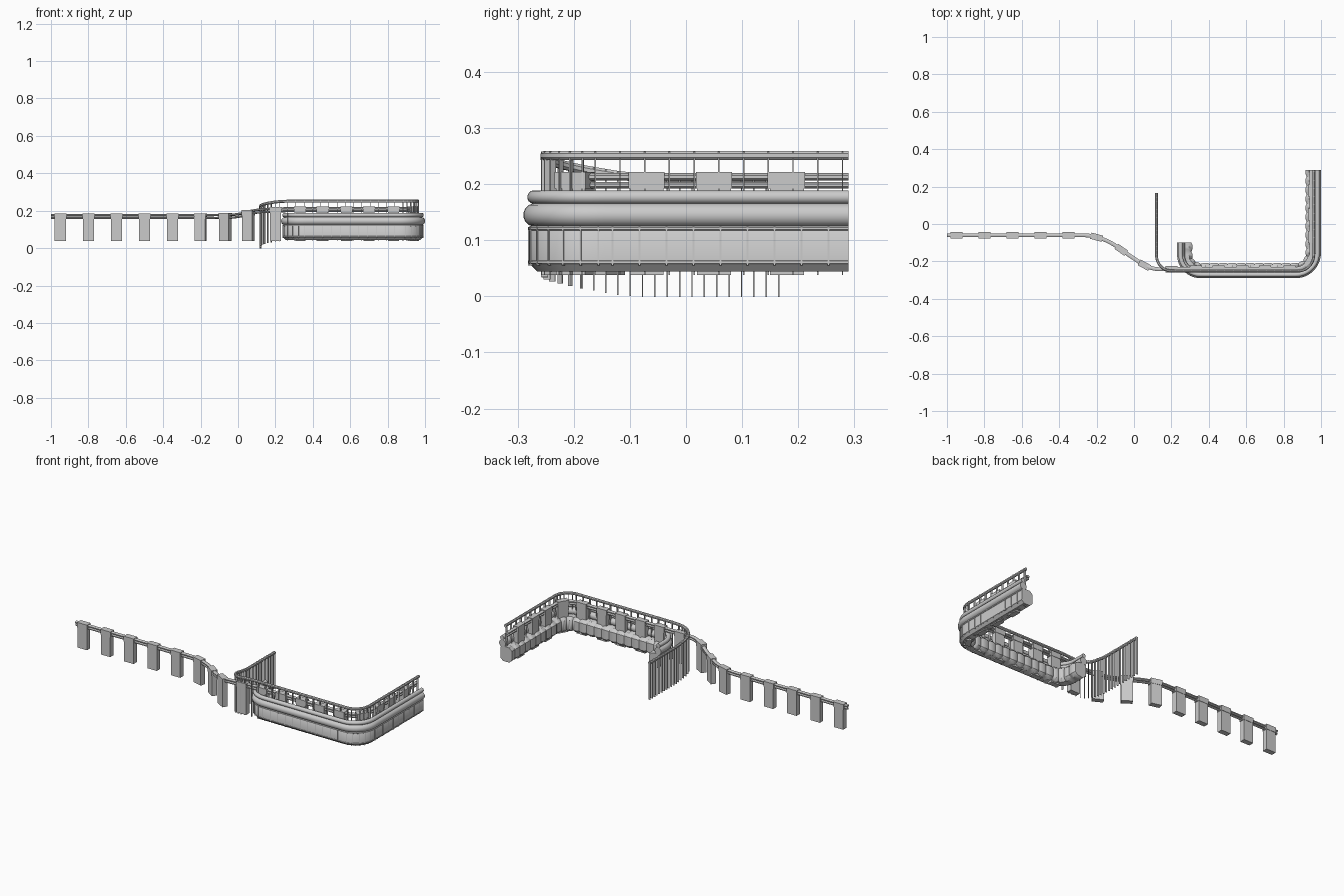
import bpy, math
from mathutils import Vector

if "Cube" in bpy.data.objects:
    bpy.data.objects.remove(bpy.data.objects["Cube"])


def path(ctrl, radii, step=0.012):
    """Polyline with rounded corners, evenly resampled."""
    c = [Vector(p) for p in ctrl]
    raw = [c[0]]
    for i in range(1, len(c) - 1):
        r = radii[i - 1]
        a = c[i] + (c[i - 1] - c[i]).normalized() * r
        b = c[i] + (c[i + 1] - c[i]).normalized() * r
        h1, h2 = a.lerp(c[i], 0.55), b.lerp(c[i], 0.55)
        for k in range(13):
            t = k / 12
            s = 1 - t
            raw.append(a * s**3 + h1 * 3 * s * s * t + h2 * 3 * s * t * t + b * t**3)
    raw.append(c[-1])
    cum = [0]
    for p, q in zip(raw, raw[1:]):
        cum.append(cum[-1] + (q - p).length)
    n = max(2, round(cum[-1] / step))
    out, j = [], 0
    for i in range(n + 1):
        d = cum[-1] * i / n
        while j < len(raw) - 2 and cum[j + 1] < d:
            j += 1
        out.append(raw[j].lerp(raw[j + 1], (d - cum[j]) / max(cum[j + 1] - cum[j], 1e-9)))
    return out


def frames(pts):
    """Point, flat forward and outward direction along a path."""
    res = []
    for i, p in enumerate(pts):
        t = pts[min(i + 1, len(pts) - 1)] - pts[max(i - 1, 0)]
        t.z = 0
        t.normalize()
        res.append((p, t, Vector((t.y, -t.x, 0))))
    return res


def make(name, verts, faces, smooth=False):
    me = bpy.data.meshes.new(name)
    me.from_pydata([tuple(v) for v in verts], [], faces)
    me.update()
    ob = bpy.data.objects.new(name, me)
    bpy.context.collection.objects.link(ob)
    if smooth:
        bpy.ops.object.select_all(action='DESELECT')
        ob.select_set(True)
        bpy.context.view_layer.objects.active = ob
        bpy.ops.object.shade_smooth_by_angle(angle=math.radians(40))
    return ob


def sweep(name, pts, profile, smooth=True, shape=None):
    """Sweep a (outward, up) profile along a path; shape(i, u, w) may deform it."""
    n, v, f = len(profile), [], []
    for i, (p, t, o) in enumerate(frames(pts)):
        for u, w in profile:
            if shape:
                u, w = shape(i, u, w)
            v.append(p + o * u + Vector((0, 0, w)))
    for i in range(len(pts) - 1):
        for k in range(n):
            a, b = i * n + k, i * n + (k + 1) % n
            f.append((a, b, b + n, a + n))
    f += [tuple(range(n))[::-1], tuple(range(len(v) - n, len(v)))]
    return make(name, v, f, smooth)


def boxes(name, items):
    """Upright boxes: (point, forward, outward, half length, half depth, z0, z1)."""
    v, f = [], []
    for p, t, o, hl, hd, z0, z1 in items:
        b = len(v)
        for z in (z0, z1):
            for s, r in ((-1, -1), (1, -1), (1, 1), (-1, 1)):
                q = p + t * hl * s + o * hd * r
                v.append((q.x, q.y, z))
        f += [tuple(b + k for k in q) for q in
              ((3, 2, 1, 0), (4, 5, 6, 7), (0, 1, 5, 4), (1, 2, 6, 5), (2, 3, 7, 6), (3, 0, 4, 7))]
    return make(name, v, f)


def circle(r, n, u=0, w=0, ru=1):
    return [(u + ru * r * math.cos(2 * math.pi * (k + .5) / n),
             w + r * math.sin(2 * math.pi * (k + .5) / n)) for k in range(n)]


# Padded body, with its two bumper tubes
body_ctrl = [(0.275, -0.1, 0), (0.275, -0.245, 0), (0.955, -0.245, 0), (0.955, 0.29, 0)]
body_path = path(body_ctrl, (0.08, 0.09))
octagon = [(0.02, 0.044), (0.035, 0.06), (0.035, 0.116), (0.024, 0.13),
           (-0.02, 0.13), (-0.037, 0.114), (-0.037, 0.06), (-0.02, 0.044)]


def puff(i, u, w):
    # inner side is pinched into cushions
    k = 0.86 if i % 4 == 0 else 1.0
    return (u * k, 0.087 + (w - 0.087) * k) if u < 0 else (u, w)


sweep("padded_body", body_path, octagon, True, puff)
sweep("large_bumper", body_path, circle(0.021, 16, 0.024, 0.145))
sweep("small_bumper", body_path, circle(0.012, 14, 0.026, 0.177))
for i, z in enumerate((0.121, 0.061)):
    sweep(f"body_trim_{i}", body_path, circle(0.004, 6, 0.033, z))

# Thin upright ribs on the outside of the body
ribs = []
for i, (p, t, o) in enumerate(frames(body_path)):
    curved = min(abs(t.x), abs(t.y)) > 0.03
    if i % 4 == 0 or (curved and i % 2 == 0):
        ribs.append((p + o * 0.031, t, o, 0.0015, 0.006, 0.055, 0.124))
boxes("body_ribs", ribs)

# Slatted fence: drops to the ground on its left return
fence_ctrl = [(0.12, 0.165, 0.212), (0.12, -0.10, 0.212), (0.12, -0.252, 0.238),
              (0.24, -0.252, 0.251), (0.961, -0.252, 0.251), (0.961, 0.29, 0.251)]
fence_path = path(fence_ctrl, (0.03, 0.085, 0.03, 0.085), 0.011)
sweep("fence_top_rail", fence_path, circle(0.0085, 8, ru=0.95))
slats = []
for i, (p, t, o) in enumerate(frames(fence_path)):
    curved = min(abs(t.x), abs(t.y)) > 0.03
    if i % 4 == 0 or (i % 2 == 0 and (curved or p.x < 0.2)):
        slats.append((p, t, o, 0.0012, 0.006, p.z - 0.213, p.z + 0.007))
boxes("fence_slats", slats)

# Twin handrail running the full length
rail_ctrl = [(-1, -0.06, 0.17), (-0.18, -0.06, 0.17), (0.0, -0.185, 0.173), (0.09, -0.243, 0.2),
             (0.26, -0.24, 0.207), (0.948, -0.24, 0.207), (0.948, 0.29, 0.207)]
rail_path = path(rail_ctrl, (0.09, 0.04, 0.05, 0.04, 0.085), 0.01)
sweep("handrail_upper", rail_path, circle(0.007, 8, 0, 0.006, 1.6))
sweep("handrail_lower", rail_path, circle(0.006, 8, 0, -0.009, 1.4))

# Broad posts carrying the handrail
posts, collars, nxt, run = [], [], 0.05, 0
fr = frames(rail_path)
for i, (p, t, o) in enumerate(fr):
    if i:
        run += (p - fr[i - 1][0]).length
    if run >= nxt and p.y < 0.27:
        nxt += 0.15 if p.x < 0.2 else 0.125
        posts.append((p, t, o, 0.03, 0.015, 0.038, p.z - 0.012))
        collars.append((p, t, o, 0.032, 0.017, p.z - 0.015, p.z + 0.015))
boxes("posts", posts)
boxes("post_collars", collars)
